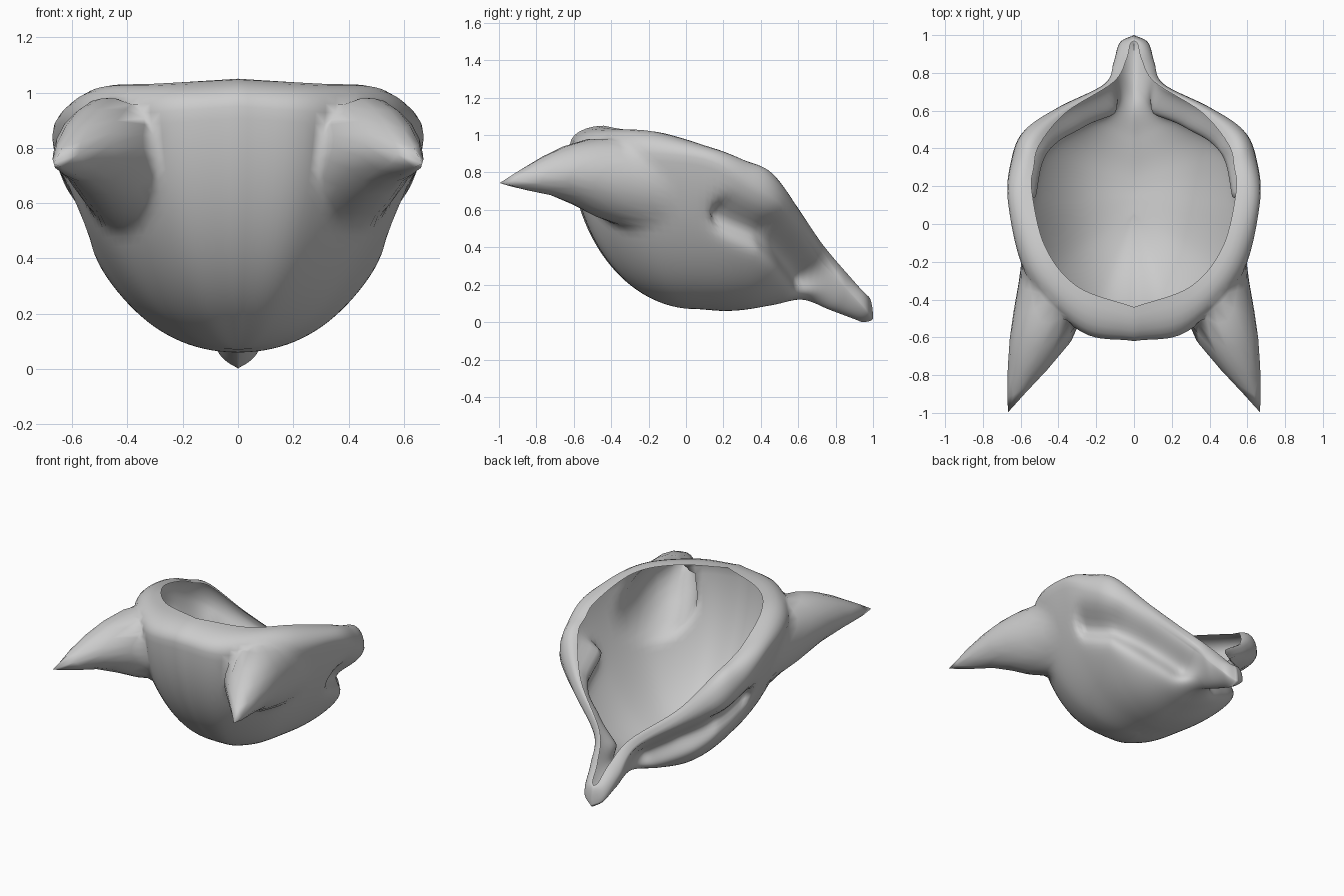
import bpy, bmesh
from math import sin, cos, pi, exp, atan2, hypot
from mathutils import Vector, Matrix
from mathutils.geometry import intersect_point_line

if "Cube" in bpy.data.objects:
    bpy.data.objects.remove(bpy.data.objects["Cube"])

def catmull(pts, n):
    """Smoothly resample a polyline with n steps per span."""
    p = [Vector(q) for q in pts]
    p = [2 * p[0] - p[1]] + p + [2 * p[-1] - p[-2]]
    out = []
    for i in range(1, len(p) - 2):
        a, b, c, d = p[i - 1:i + 3]
        for k in range(n):
            t = k / n
            out.append(0.5 * (2 * b + (c - a) * t + (2 * a - 5 * b + 4 * c - d) * t * t
                              + (3 * b - a - 3 * c + d) * t ** 3))
    return out + [p[-2]]

# Half outlines from the front middle round to the pointed snout
opening = [(0, -.44, 1.05), (.30, -.33, 1.03), (.47, -.12, 1.01), (.54, .17, .92), (.53, .30, .86),
           (.50, .42, .80), (.36, .59, .60), (.11, .75, .39), (.04, .87, .25), (.02, .95, .16), (0, .97, .14)]
widest = [(0, -.62, .95), (.28, -.57, .93), (.56, -.29, .91), (.665, .10, .87), (.65, .34, .74),
          (.58, .50, .64), (.40, .62, .50), (.16, .74, .33), (.11, .85, .19), (.075, .96, .07), (0, 1.0, .02)]
keel = [(0, .05, .07), (0, .05, .07), (0, .06, .07), (0, .12, .065), (0, .2, .06),
        (0, .3, .065), (0, .45, .09), (0, .62, .12), (0, .77, .065), (0, .89, .02), (0, .94, 0)]

# Eye hollow: a valley pressed into each side below the rim
valley = [Vector(p) for p in ((.60, .25, .56), (.53, .46, .48), (.36, .58, .36), (.17, .66, .25))]

def press(p):
    d = 9
    for a, b in zip(valley, valley[1:]):
        _, t = intersect_point_line(p, a, b)
        d = min(d, (p - a.lerp(b, max(0, min(1, t)))).length)
    q = p + Vector((-.55, -.65, .1)) * 0.14 * exp(-(d / .09) ** 2)
    q.x = max(q.x, 0.01) if p.x > .01 else p.x
    return q

# Hollow ears: cross-sections (inner edge, outer edge, bottom, top)
sections = [((.27, -.50), (.61, -.18), .49, 1.0), ((.31, -.59), (.62, -.35), .56, .99),
            ((.43, -.74), (.655, -.58), .66, .935), ((.56, -.88), (.67, -.80), .70, .84),
            ((.669, -1.0), (.671, -.998), .738, .742)]
frames = []
for (ix, iy), (ox, oy), z0, z1 in sections:
    frames.append((Vector(((ix + ox) / 2, (iy + oy) / 2, (z0 + z1) / 2)),
                   Vector(((ox - ix) / 2, (oy - iy) / 2, 0)), Vector((0, 0, (z1 - z0) / 2))))
N = 12
centres, us, vs_ = (catmull(f, N) for f in zip(*frames))
axis = Vector((.13, -.64, -.02))
to_base = Matrix((us[0], vs_[0], axis)).transposed().inverted()

def pull_ear(p):
    """Draw the wall inside the ear footprint out to a spike."""
    a, b, _ = to_base @ (p - centres[0])
    r = hypot(a, b)
    if r >= 1 or p.y > 0:
        return p
    t = min(1, (1 - r) * 1.06)
    s = t * (len(centres) - 1)
    i = min(int(s), len(centres) - 2)
    c, u, v = (l[i].lerp(l[i + 1], s - i) for l in (centres, us, vs_))
    th = atan2(b, a)
    k = min(1, t / .3)
    return p.lerp(c + u * cos(th) + v * sin(th), k * k * (3 - 2 * k))

# Bowl-shaped shell with rolled-in rim
columns = []
for o, w, k in zip(catmull(opening, 8), catmull(widest, 8), catmull(keel, 8)):
    col = []
    for i in range(6):
        a = i / 6 * pi / 2
        s, c = sin(a), 1 - cos(a)
        bulge = .02 * sin(2 * a) * min(1, max(0, w.x / .5))
        p = Vector((o.x + (w.x - o.x) * s, o.y + (w.y - o.y) * s, o.z + (w.z - o.z) * c + bulge))
        col.append(pull_ear(p) if i else p)
    for i in range(33):
        a = i / 32 * pi / 2
        h, v = cos(a), 1 - sin(a)
        x = w.x * h * (1 - .09 * sin(2 * a))
        p = Vector((x, k.y + (w.y - k.y) * h, k.z + (w.z - k.z) * v))
        col.append(pull_ear(press(p)))
    columns.append(col)

bm = bmesh.new()
grid = [[bm.verts.new(p) for p in col] for col in columns]
for c0, c1 in zip(grid, grid[1:]):
    for j in range(len(c0) - 1):
        bm.faces.new((c0[j], c1[j], c1[j + 1], c0[j + 1]))
bmesh.ops.remove_doubles(bm, verts=bm.verts, dist=0.001)
bmesh.ops.recalc_face_normals(bm, faces=bm.faces)
for f in bm.faces:
    f.smooth = True
me = bpy.data.meshes.new("eared_mask_shell")
bm.to_mesh(me)
bm.free()
ob = bpy.data.objects.new("eared_mask_shell", me)
bpy.context.collection.objects.link(ob)
ob.modifiers.new("mirror", 'MIRROR').merge_threshold = 0.002
